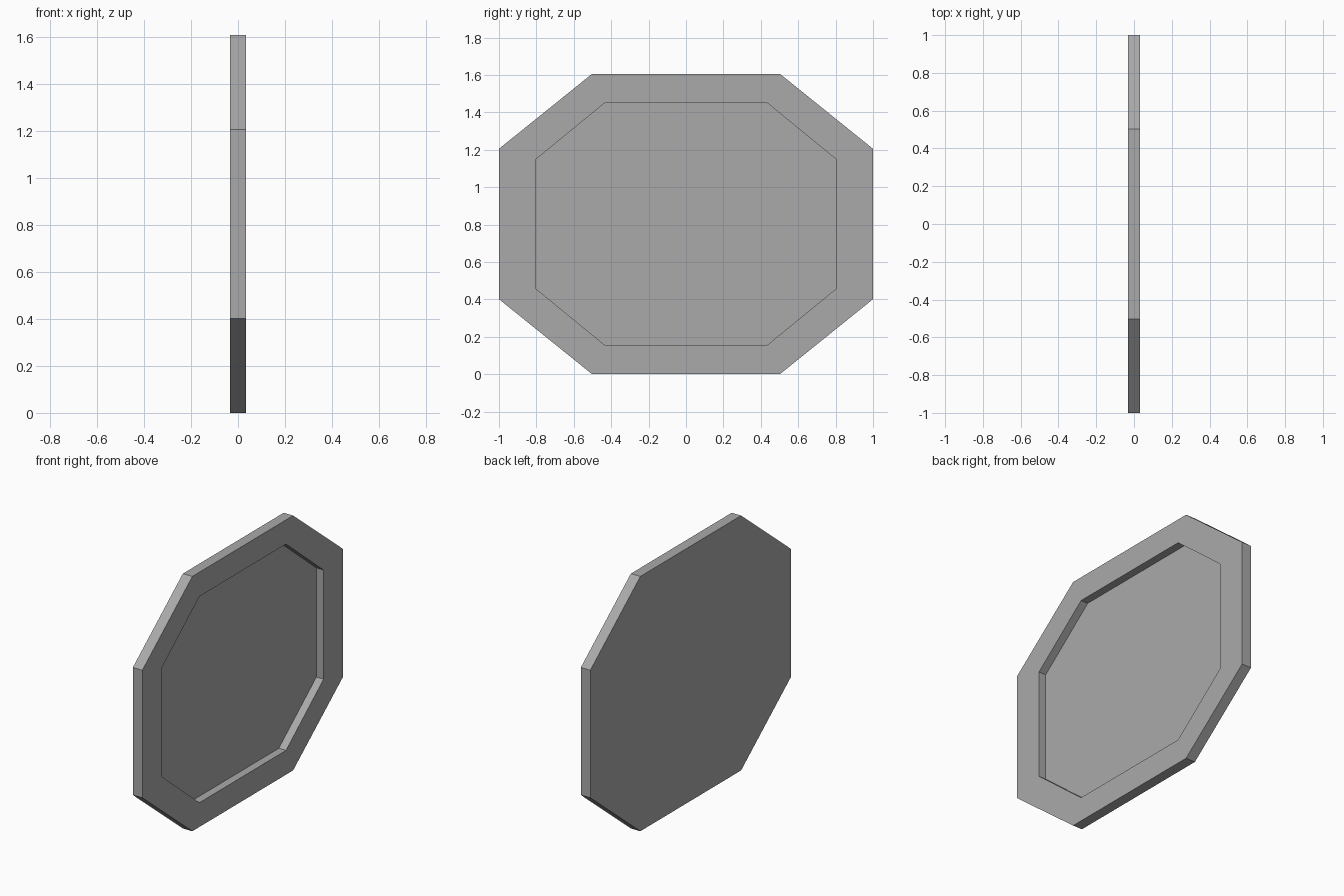
import bpy
import bmesh

cube = bpy.data.objects.get("Cube")
if cube:
    bpy.data.objects.remove(cube, do_unlink=True)

HALF_THICK = 0.033
RECESS_DEPTH = 0.05
MID_Z = 0.803

grey = bpy.data.materials.new("plain_grey")
grey.use_nodes = True
colour = (0.4, 0.4, 0.4, 1)
grey.diffuse_color = colour
grey.node_tree.nodes["Principled BSDF"].inputs["Base Color"].default_value = colour


def octagon(bm, x, wide, flat, tall, side):
    """Ring of eight points in the plane at x, from half sizes in y and z."""
    quarter = [(wide, side), (flat, tall)]
    pts = quarter + [(-y, z) for y, z in reversed(quarter)]
    pts += [(-y, -z) for y, z in pts]
    return [bm.verts.new((x, y, MID_Z + z)) for y, z in pts]


def bridge(bm, a, b):
    for i in range(8):
        j = (i + 1) % 8
        bm.faces.new((a[i], a[j], b[j], b[i]))


# Octagonal tray: flat back, outer wall, rim, recess wall and floor
outer = (1.0, 0.502, MID_Z, 0.402)
inner = (0.805, 0.431, 0.65, 0.344)
bm = bmesh.new()
back = octagon(bm, -HALF_THICK, *outer)
rim_outer = octagon(bm, HALF_THICK, *outer)
rim_inner = octagon(bm, HALF_THICK, *inner)
floor = octagon(bm, HALF_THICK - RECESS_DEPTH, *inner)
bm.faces.new(back)
for a, b in ((back, rim_outer), (rim_outer, rim_inner), (rim_inner, floor)):
    bridge(bm, a, b)
bm.faces.new(floor)
bmesh.ops.recalc_face_normals(bm, faces=bm.faces)

mesh = bpy.data.meshes.new("octagonal_tray")
bm.to_mesh(mesh)
bm.free()
mesh.materials.append(grey)
tray = bpy.data.objects.new("octagonal_tray", mesh)
bpy.context.collection.objects.link(tray)
